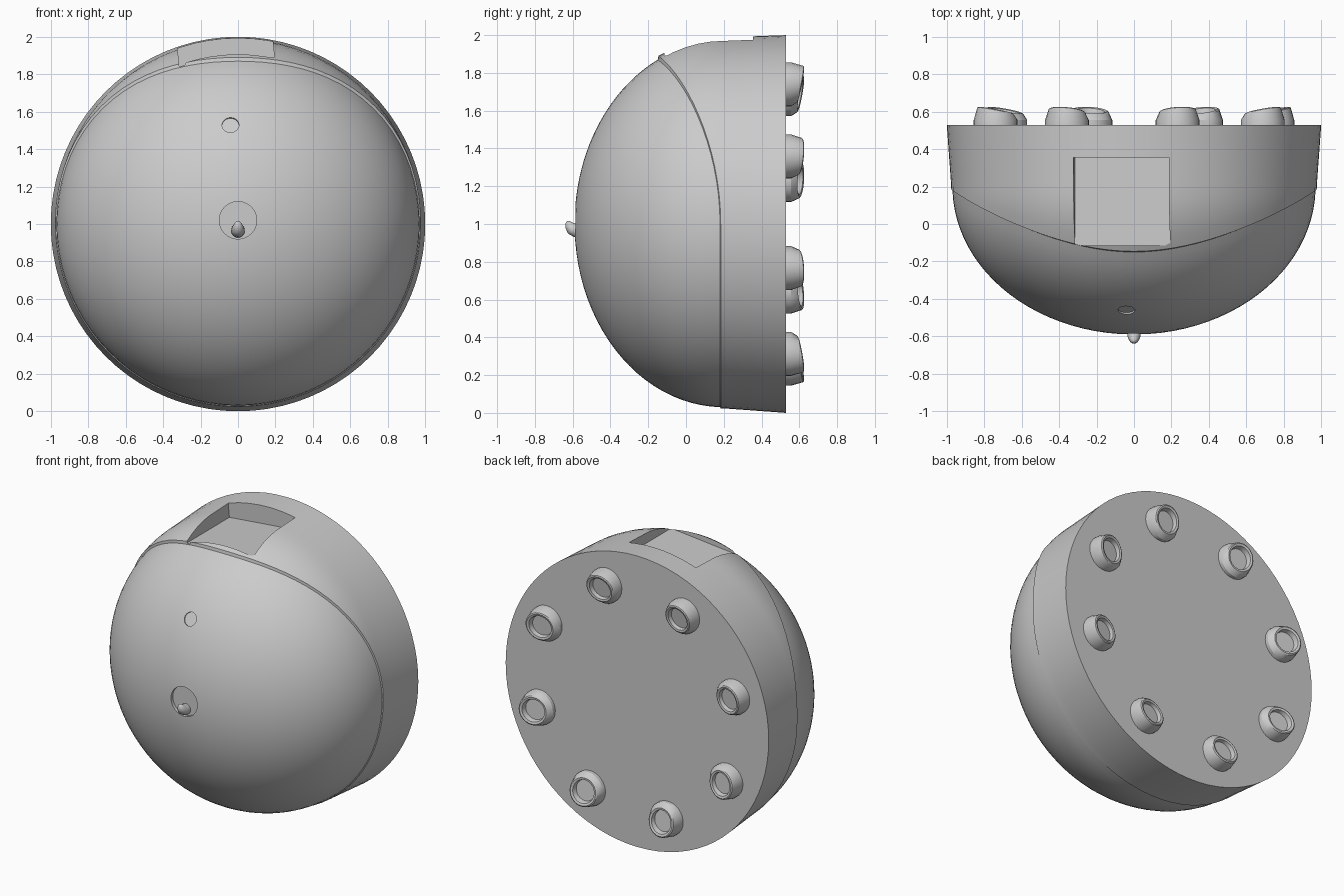
import bpy, bmesh
from math import sin, cos, pi, acos, sqrt, radians
from mathutils import Vector, Matrix

if "Cube" in bpy.data.objects:
    bpy.data.objects.remove(bpy.data.objects["Cube"])


def loft(name, rings, angle=30):
    """Closed solid through equal-length rings, capped at both ends."""
    bm = bmesh.new()
    loops = [[bm.verts.new(p) for p in ring] for ring in rings]
    n = len(loops[0])
    for a, b in zip(loops, loops[1:]):
        for i in range(n):
            j = (i + 1) % n
            bm.faces.new((a[i], a[j], b[j], b[i]))
    bm.faces.new(loops[0][::-1])
    bm.faces.new(loops[-1])
    bmesh.ops.recalc_face_normals(bm, faces=bm.faces[:])
    me = bpy.data.meshes.new(name)
    bm.to_mesh(me)
    bm.free()
    ob = bpy.data.objects.new(name, me)
    bpy.context.collection.objects.link(ob)
    return ob


def smooth(ob, angle=30):
    bpy.ops.object.select_all(action='DESELECT')
    ob.select_set(True)
    bpy.context.view_layer.objects.active = ob
    bpy.ops.object.shade_smooth_by_angle(angle=radians(angle))


def cut(target, cutter):
    cutter.hide_render = True
    mod = target.modifiers.new("cut", 'BOOLEAN')
    mod.operation = 'DIFFERENCE'
    mod.solver = 'EXACT'
    mod.object = cutter
    bpy.context.view_layer.objects.active = target
    bpy.ops.object.modifier_apply(modifier=mod.name)
    bpy.data.objects.remove(cutter, do_unlink=True)


# Body: rounded front dome, curved seam step, slightly raised back shell
N, EY, A, RAD, BACK = 80, 0.20, 0.79, 0.97, 0.53


def radius(y):
    if y < EY:
        return RAD * sqrt(max(0, 1 - ((y - EY) / A) ** 2))
    return RAD + (1 - RAD) * (y - EY) / (BACK - EY)


def seam_y(t):
    return 0.18 - 0.33 * max(0, cos(t)) ** 2


def at(t, y, r):
    return Vector((r * sin(t), y, 1 + r * cos(t)))


angles = [2 * pi * i / N for i in range(N)]
rings = []
for k in range(1, 25):
    f = (k - 0.6) / 23.4
    ring = []
    for t in angles:
        y = EY - A * cos(f * acos((EY - seam_y(t)) / A))
        ring.append(at(t, y, radius(y)))
    rings.append(ring)
for k in range(11):
    ring = []
    for t in angles:
        s = seam_y(t)
        y = s + 0.004 + (BACK - s - 0.004) * k / 10
        lift = (0.006 + 0.012 * max(0, cos(t))) * min(1, (BACK - y) / 0.33)
        ring.append(at(t, y, radius(y) + lift))
    rings.append(ring)
body = loft("dome_body", rings)

# Rectangular tilted pocket on top
rot = Matrix.Rotation(radians(-5.5), 4, 'Y')
bpy.ops.mesh.primitive_cube_add(size=1)
box = bpy.context.object
box.matrix_world = (Matrix.Translation((-0.06, 0.12, 1.868)) @ rot
                    @ Matrix.Translation((0, 0, 0.2))
                    @ Matrix.Diagonal((0.51, 0.47, 0.4, 1)))
bpy.context.view_layer.update()
cut(body, box)

# Round recess at the front centre and a small shallow one above it
for loc, r, depth, tilt in (((0, -0.60, 1.02), 0.10, 0.07, 0),
                            ((-0.04, -0.463, 1.53), 0.045, 0.024, -28)):
    bpy.ops.mesh.primitive_cylinder_add(vertices=32, radius=r, depth=depth, location=loc,
                                        rotation=(radians(90 + tilt), 0, 0))
    cut(body, bpy.context.object)
smooth(body, 25)

# Small upturned hook in the front recess
path = [(-0.555, 0.962, 0.036), (-0.585, 0.966, 0.036), (-0.605, 0.976, 0.033),
        (-0.617, 0.993, 0.025), (-0.622, 1.008, 0.016), (-0.623, 1.016, 0.006)]
dirs = [(-1, 0.1), (-1, 0.2), (-0.8, 0.6), (-0.5, 0.9), (-0.2, 1), (-0.1, 1)]
rings = []
for (y, z, r), (dy, dz) in zip(path, dirs):
    side = Vector((0, -dz, dy)).normalized()
    rings.append([Vector((0, y, z)) + r * (cos(a) * Vector((1, 0, 0)) + sin(a) * side)
                  for a in [2 * pi * i / 16 for i in range(16)]])
smooth(loft("front_hook", rings), 50)

# Eight hollow feet on the flat back, each with a rim slanted towards the middle
PROFILE = [(0.50, 0.117, 0), (0.555, 0.117, 0), (0.603, 0.098, 0.2), (0.608, 0.09, 0.2),
           (0.604, 0.076, 0.2), (0.575, 0.07, 0.15)]
for k in range(8):
    ang = radians(27.5 + 45 * k)
    out = Vector((cos(ang), 0, sin(ang)))
    tan = Vector((-sin(ang), 0, cos(ang)))
    centre = Vector((0, 0, 1)) + 0.775 * out
    rings = []
    for y, r, slant in PROFILE:
        rings.append([centre + r * cos(a) * out + r * sin(a) * tan
                      + Vector((0, y + slant * r * cos(a), 0))
                      for a in [2 * pi * i / 24 for i in range(24)]])
    smooth(loft(f"back_foot_{k + 1}", rings), 30)
